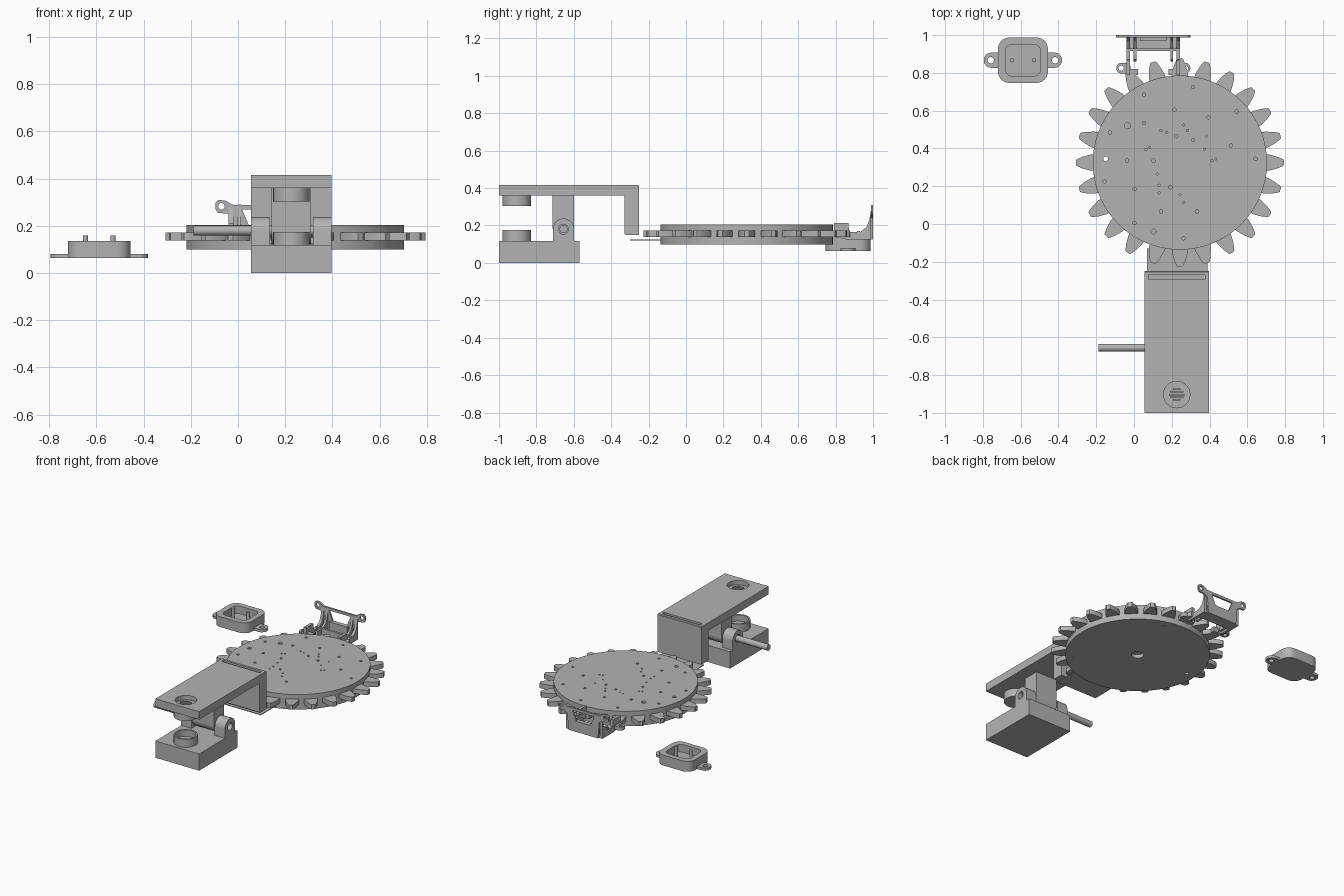
import bpy, bmesh, math
from mathutils import Matrix, Vector

if "Cube" in bpy.data.objects:
    bpy.data.objects.remove(bpy.data.objects["Cube"])

grey = bpy.data.materials.new("plain grey")
grey.use_nodes = True
GREY = (0.45, 0.45, 0.45, 1)
grey.diffuse_color = GREY
grey.node_tree.nodes["Principled BSDF"].inputs["Base Color"].default_value = GREY


def finish(bm, name):
    bmesh.ops.recalc_face_normals(bm, faces=bm.faces)
    me = bpy.data.meshes.new(name)
    bm.to_mesh(me)
    bm.free()
    me.materials.append(grey)
    ob = bpy.data.objects.new(name, me)
    bpy.context.collection.objects.link(ob)
    return ob


def add_box(bm, x, y, z):
    centre = Vector([sum(r) / 2 for r in (x, y, z)])
    size = [r[1] - r[0] for r in (x, y, z)]
    bmesh.ops.create_cube(bm, size=1, matrix=Matrix.Translation(centre) @ Matrix.Diagonal((*size, 1)))


def box(name, x, y, z):
    bm = bmesh.new()
    add_box(bm, x, y, z)
    return finish(bm, name)


def add_cyl(bm, at, r, h, axis="Z", seg=32):
    # centred on "at"
    turn = {"Z": Matrix(), "X": Matrix.Rotation(math.pi / 2, 4, "Y"),
            "Y": Matrix.Rotation(math.pi / 2, 4, "X")}[axis]
    bmesh.ops.create_cone(bm, cap_ends=True, segments=seg, radius1=r, radius2=r, depth=h,
                          matrix=Matrix.Translation(at) @ turn)


def cyl(name, at, r, h, axis="Z", seg=32):
    bm = bmesh.new()
    add_cyl(bm, at, r, h, axis, seg)
    return finish(bm, name)


def prism(name, pts, lo, hi, axis="Z"):
    # outline extruded along an axis
    place = {"Z": lambda a, b: (a, b, lo), "X": lambda a, b: (lo, a, b), "Y": lambda a, b: (a, lo, b)}[axis]
    bm = bmesh.new()
    face = bm.faces.new([bm.verts.new(place(*p)) for p in pts])
    out = bmesh.ops.extrude_face_region(bm, geom=[face])
    step = Vector(place(0, 0)) / lo * (hi - lo)
    bmesh.ops.translate(bm, vec=step, verts=[v for v in out["geom"] if isinstance(v, bmesh.types.BMVert)])
    return finish(bm, name)


def rounded(cx, cy, hx, hy, r, n=8):
    pts = []
    for k, (sx, sy) in enumerate(((1, 1), (-1, 1), (-1, -1), (1, -1))):
        for i in range(n + 1):
            a = (k + i / n) * math.pi / 2
            pts.append((cx + sx * (hx - r) + r * math.cos(a), cy + sy * (hy - r) + r * math.sin(a)))
    return pts


def boolean(ob, other, operation="DIFFERENCE"):
    mod = ob.modifiers.new("cut", "BOOLEAN")
    mod.operation, mod.solver, mod.object = operation, "EXACT", other
    dg = bpy.context.evaluated_depsgraph_get()
    me = bpy.data.meshes.new_from_object(ob.evaluated_get(dg))
    ob.modifiers.clear()
    ob.data = me
    bpy.data.objects.remove(other)


# --- turntable with toothed rim ---
CX, CY, R = 0.243, 0.325, 0.461
disc = cyl("turntable_disc", (CX, CY, 0.152), R, 0.105, seg=96)
teeth = bmesh.new()
for i in range(24):
    turn = Matrix.Translation((CX, CY, 0)) @ Matrix.Rotation(i * math.tau / 24, 4, "Z")
    half = ((0.44, 0.045), (0.475, 0.042), (0.515, 0.031), (0.545, 0.018), (0.551, 0.012))
    outline = [(r, -w) for r, w in half] + [(r, w) for r, w in reversed(half)]
    rings = [[teeth.verts.new(turn @ Vector((x, y, z))) for x, y in outline] for z in (0.139, 0.172)]
    for ring in rings:
        teeth.faces.new(ring)
    for a in range(len(outline)):
        b = (a + 1) % len(outline)
        teeth.faces.new((rings[0][a], rings[0][b], rings[1][b], rings[1][a]))
finish(teeth, "rim_teeth")

# --- drilled holes in the turntable ---
drill = bmesh.new()
holes = [(-.4, -.1), (-.37, .16), (-.28, .01), (-.19, .21), (-.19, .36), (.07, .4), (-.03, .28),
         (.15, .24), (.3, .27), (.27, .09), (.4, .02), (-.1, -.26), (-.24, -.32), (.02, -.4),
         (.09, -.26), (-.05, -.13), (-.02, .14), (.07, .12), (-.14, .01), (-.24, -.14)]
for x, y in holes:
    add_cyl(drill, (CX + x, CY + y, 0.2), 0.009, 0.06, seg=12)
pinholes = [(-.12, -.06), (-.11, -.12), (-.11, -.16), (0, -.17), (.02, -.21), (-.1, .17), (-.07, .16),
            (-.16, .08), (-.18, .07), (.02, .2), (.04, .17), (.14, .14), (.13, .07), (.17, .01), (.19, .02)]
for x, y in pinholes:
    add_cyl(drill, (CX + x, CY + y, 0.2), 0.006, 0.06, seg=8)
add_cyl(drill, (CX - 0.277, CY + 0.195, 0.2), 0.016, 0.06, seg=16)
add_cyl(drill, (CX - 0.393, CY + 0.02, 0.15), 0.013, 0.3, seg=16)
add_cyl(drill, (CX - 0.14, CY - 0.365, 0.2), 0.013, 0.06, seg=16)
add_cyl(drill, (CX, CY, 0.1), 0.04, 0.05, seg=24)
for a in (60, 180, 240, 300):
    t = math.radians(a + 15)
    add_cyl(drill, (CX + 0.41 * math.cos(t), CY + 0.41 * math.sin(t), 0.1), 0.009, 0.04, seg=12)
boolean(disc, finish(drill, "drill"))

# --- clamp base, hinge ears, post and rod ---
X0, X1, PY, PZ = 0.055, 0.397, -0.655, 0.18
MX = (X0 + X1) / 2
box("clamp_base", (X0, X1), (-1, -0.57), (0, 0.118))
ear = [(PY - 0.057, 0.1)] + [(PY - 0.057 * math.cos(i * math.pi / 16), PZ + 0.057 * math.sin(i * math.pi / 16))
                             for i in range(17)] + [(PY + 0.057, 0.1)]
for side, lo, hi in (("right", X0, 0.135), ("left", 0.317, X1)):
    part = prism("hinge_ear_" + side, ear, lo, hi, "X")
    boolean(part, cyl("bore", (MX, PY, PZ), 0.026, 0.6, "X"))
box("hinge_post", (0.142, 0.31), (-0.713, -0.6), (PZ, 0.37))
cyl("hinge_knuckle", (MX, PY, PZ), 0.056, 0.168, "X")
cyl("hinge_rod", (0.09, PY, PZ), 0.021, 0.555, "X")

# --- clamp arm, with round grille and slot ---
arm = prism("clamp_arm", [(-1, 0.36), (-0.33, 0.36), (-0.33, 0.157), (-0.322, 0.149), (-0.25, 0.149),
                          (-0.25, 0.412), (-0.254, 0.416), (-1, 0.416)], X0, X1, "X")
cuts = bmesh.new()
add_box(cuts, (0.078, 0.375), (-0.294, -0.271), (0.25, 0.5))
add_cyl(cuts, (MX, -0.903, 0.41), 0.07, 0.05)
boolean(arm, finish(cuts, "arm_cutter"))
bars = bmesh.new()
for k, w in ((-2, 0.02), (-1, 0.035), (0, 0.042), (1, 0.035), (2, 0.02)):
    add_box(bars, (MX - w, MX + w), (-0.907 + k * 0.014, -0.899 + k * 0.014), (0.38, 0.395))
finish(bars, "grille_bars")
cyl("upper_pad", (MX, -0.905, 0.333), 0.077, 0.06)
cup = cyl("lower_cup", (MX, -0.905, 0.143), 0.077, 0.064)
boolean(cup, cyl("cup_bore", (MX, -0.905, 0.17), 0.066, 0.08))
box("thin_blade", (0.07, 0.388), (-0.3, -0.13), (0.121, 0.126))

# --- two-pin inlet ---
IX, IY = -0.588, 0.867
inlet = prism("inlet_body", rounded(IX, IY, 0.132, 0.12, 0.06), 0.063, 0.136)
boolean(inlet, prism("inlet_recess", rounded(IX, IY, 0.093, 0.083, 0.035), 0.082, 0.2))
for s, side in ((-1, "right"), (1, "left")):
    x = IX + s * 0.166
    tab = prism("inlet_tab_" + side, rounded(x - s * 0.015, IY, 0.056, 0.04, 0.039), 0.063, 0.081)
    boolean(tab, cyl("tab_hole", (x + s * 0.004, IY, 0.07), 0.017, 0.1, seg=20))
    cyl("inlet_pin_" + side, (IX + s * 0.058, IY, 0.12), 0.011, 0.08, seg=16)

# --- rear bracket: pierced back plate, cheeks, cross bars, feet ---
BX = 0.102
half = [(0.115, 0.125), (0.125, 0.24), (0.15, 0.252), (0.186, 0.255), (0.197, 0.27), (0.197, 0.298),
        (0.185, 0.31), (0.155, 0.307), (0.125, 0.288)]
back = prism("bracket_plate", [(BX + x, z) for x, z in half] + [(BX - x, z) for x, z in reversed(half)],
             0.988, 1.0, "Y")
boolean(back, prism("window", [(BX - 0.085, 0.27), (BX + 0.085, 0.27), (BX + 0.055, 0.2), (BX - 0.055, 0.2)],
                    0.95, 1.05, "Y"))
for s, side in ((-1, "right"), (1, "left")):
    boolean(back, cyl("plate_hole", (BX + s * 0.172, 1, 0.283), 0.014, 0.1, "Y", 16))
    cheek = [(0.79, 0.14), (0.79, 0.213), (0.868, 0.213), (0.872, 0.165), (0.93, 0.165), (0.965, 0.19),
             (0.98, 0.23), (0.99, 0.29), (0.99, 0.125), (0.86, 0.125)]
    lo, hi = sorted((BX + s * 0.142, BX + s * 0.122))
    prism("bracket_cheek_" + side, cheek, lo, hi, "X")
    # inner rib and foot
    lo, hi = sorted((BX + s * 0.105, BX + s * 0.09))
    prism("bracket_rib_" + side, cheek[3:], lo, hi, "X")
    lo, hi = sorted((BX + s * 0.142, BX + s * 0.08))
    box("bracket_foot_" + side, (lo, hi), (0.79, 0.82), (0.14, 0.175))
    tab = prism("bracket_tab_" + side, rounded(BX + s * 0.158, 0.825, 0.038, 0.028, 0.027), 0.14, 0.165)
    boolean(tab, cyl("tab_hole", (BX + s * 0.17, 0.825, 0.15), 0.014, 0.1, seg=16))
box("bracket_floor", (BX - 0.14, BX + 0.14), (0.915, 0.99), (0.125, 0.14))
box("bracket_bar", (BX - 0.14, BX + 0.14), (0.915, 0.93), (0.125, 0.17))
box("bracket_block", (BX - 0.07, BX + 0.07), (0.97, 0.99), (0.14, 0.2))

# --- shading ---
for ob in bpy.context.scene.objects:
    if ob.type == "MESH":
        ob.select_set(True)
        bpy.context.view_layer.objects.active = ob
bpy.ops.object.shade_smooth_by_angle(angle=math.radians(30))
